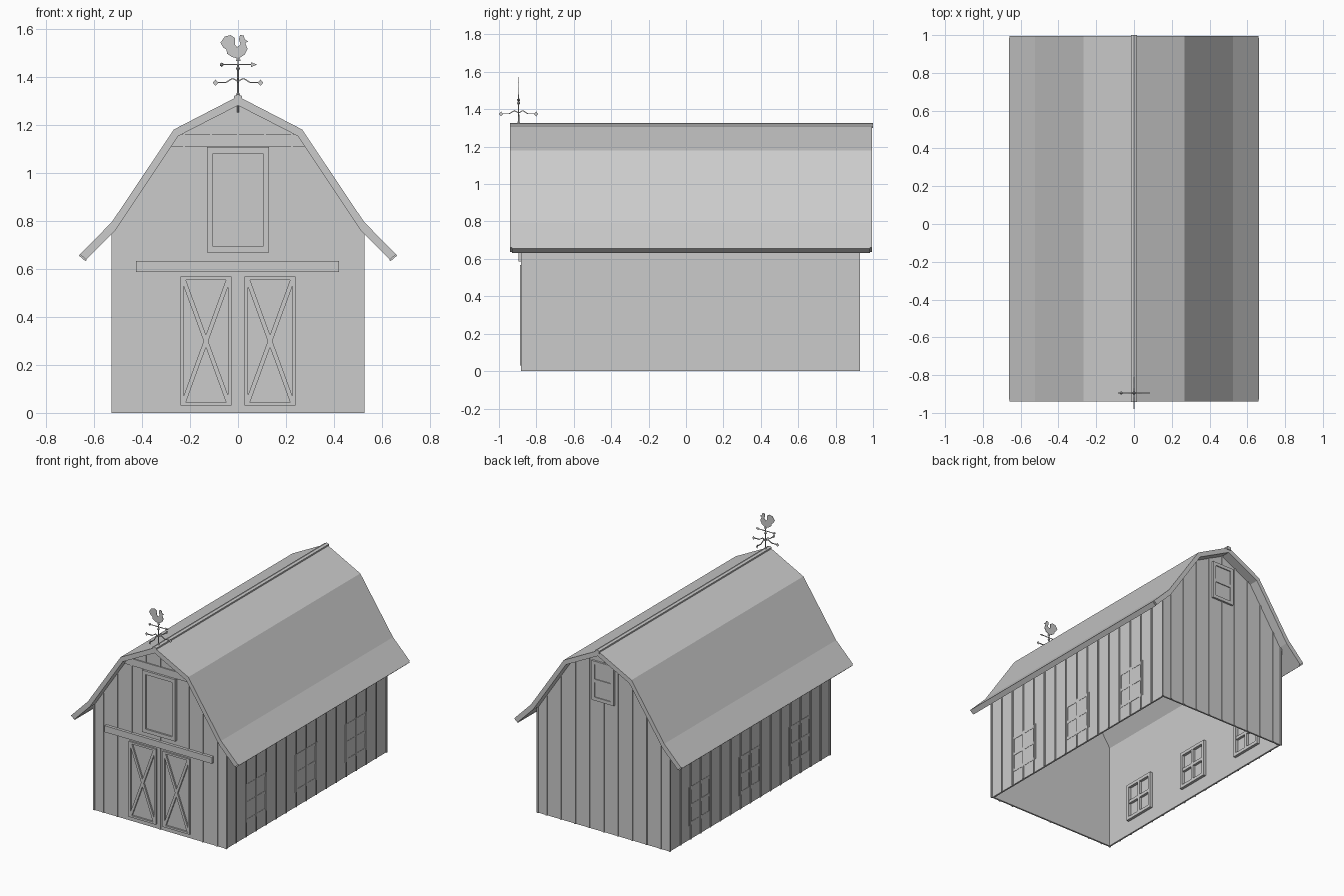
import bpy, bmesh
from math import pi, hypot
from mathutils import Vector, Matrix

cube = bpy.data.objects.get("Cube")
if cube:
    bpy.data.objects.remove(cube)

grey = bpy.data.materials.new("plain grey")
grey.use_nodes = True
GREY = (0.6, 0.6, 0.6, 1)
grey.diffuse_color = GREY
grey.node_tree.nodes["Principled BSDF"].inputs["Base Color"].default_value = GREY

WX, FRONT, BACK = 0.52, -0.875, 0.925
STEP = 0.1125
THICK = 0.012
ROOF = [(0.658, 0.66), (0.525, 0.795), (0.267, 1.18), (0, 1.318)]
ROOF_IN = [(0.632, 0.638), (0.511, 0.76), (0.25, 1.152), (0, 1.28)]


def finish(name, bm):
    bmesh.ops.recalc_face_normals(bm, faces=bm.faces)
    me = bpy.data.meshes.new(name)
    bm.to_mesh(me)
    bm.free()
    me.materials.append(grey)
    ob = bpy.data.objects.new(name, me)
    bpy.context.collection.objects.link(ob)
    return ob


def add_box(bm, x, y, z):
    mid = [(a + b) / 2 for a, b in (x, y, z)]
    size = [abs(b - a) for a, b in (x, y, z)]
    m = Matrix.Translation(mid) @ Matrix.Diagonal((*size, 1))
    bmesh.ops.create_cube(bm, size=1, matrix=m)


def add_prism(bm, pts, y0, y1):
    """Extrude an outline in x, z from y0 to y1."""
    face = bm.faces.new([bm.verts.new((x, y0, z)) for x, z in pts])
    out = bmesh.ops.extrude_face_region(bm, geom=[face])
    new = [g for g in out["geom"] if isinstance(g, bmesh.types.BMVert)]
    bmesh.ops.translate(bm, verts=new, vec=(0, y1 - y0, 0))


def add_bar(bm, a, b, width, y0, y1):
    """Straight bar between two points in x, z."""
    dx, dz = b[0] - a[0], b[1] - a[1]
    s = width / 2 / hypot(dx, dz)
    nx, nz = -dz * s, dx * s
    add_prism(bm, [(a[0] + nx, a[1] + nz), (a[0] - nx, a[1] - nz),
                   (b[0] - nx, b[1] - nz), (b[0] + nx, b[1] + nz)], y0, y1)


def add_frame(bm, x, z, w, y0, y1):
    for xs in ((x[0], x[0] + w), (x[1] - w, x[1])):
        add_box(bm, xs, (y0, y1), z)
    for zs in ((z[0], z[0] + w), (z[1] - w, z[1])):
        add_box(bm, (x[0] + w, x[1] - w), (y0, y1), zs)


def mirrored(pts):
    return pts + [(-x, z) for x, z in reversed(pts) if x]


def wall_top(x):
    x = abs(x)
    for (xa, za), (xb, zb) in zip(ROOF_IN, ROOF_IN[1:]):
        if xb <= x <= xa:
            return za + (zb - za) * (x - xa) / (xb - xa)


# Roof slab, ridge cap and eave boards
bm = bmesh.new()
add_prism(bm, mirrored(ROOF) + mirrored(ROOF_IN)[::-1], -0.94, 0.995)
finish("gambrel_roof", bm)

bm = bmesh.new()
add_prism(bm, [(-0.016, 1.3), (-0.016, 1.32), (0, 1.326), (0.016, 1.32), (0.016, 1.3)], -0.942, 1.0)
finish("ridge_cap", bm)

bm = bmesh.new()
for s in (-1, 1):
    add_bar(bm, (s * 0.632, 0.634), (s * 0.66, 0.658), 0.008, -0.93, 0.985)
finish("eave_boards", bm)

# Walls, open underneath
gable = mirrored([(WX, 0), (WX, 0.77), (0.258, 1.165), (0, 1.295)])
for name, y0, y1 in (("front_wall", FRONT, FRONT + THICK), ("back_wall", BACK - THICK, BACK)):
    bm = bmesh.new()
    add_prism(bm, gable, y0, y1)
    finish(name, bm)
for name, s in (("left_wall", 1), ("right_wall", -1)):
    bm = bmesh.new()
    add_box(bm, (s * (WX - THICK), s * WX), (FRONT + THICK, BACK - THICK), (0, 0.76))
    finish(name, bm)

# Battens on every wall
HALF, OUT = 0.005, 0.006
bm = bmesh.new()
for s in (-1, 1):
    for k in range(1, 16):
        y = -0.88 + k * STEP
        add_box(bm, (s * WX, s * (WX + OUT)), (y - HALF, y + HALF), (0, 0.755))
finish("side_battens", bm)

bm = bmesh.new()
for k in range(-4, 5):
    x = k * STEP
    add_box(bm, (x - HALF, x + HALF), (BACK, BACK + OUT), (0, wall_top(x)))
finish("back_battens", bm)

bm = bmesh.new()
for k in range(-4, 5):
    x, top = k * STEP, wall_top(k * STEP)
    if abs(k) > 2:
        spans = [(0, top)]
    elif abs(k) == 2:
        spans = [(0.63, top)]
    elif k == 0:
        spans = [(0, 0.67), (1.16, top)]
    else:
        spans = [(1.16, top)]
    for span in spans:
        add_box(bm, (x - HALF, x + HALF), (FRONT - OUT, FRONT), span)
finish("front_battens", bm)

bm = bmesh.new()
for x in (-WX, WX):
    for y in (FRONT, BACK):
        add_box(bm, (x - 0.006, x + 0.006), (y - 0.006, y + 0.006), (0, 0.755))
finish("corner_boards", bm)

# Front trim: gable board, door rail, loft door
bm = bmesh.new()
add_prism(bm, [(-0.28, 1.11), (-0.245, 1.16), (0.245, 1.16), (0.28, 1.11)], FRONT - 0.008, FRONT)
finish("gable_board", bm)

bm = bmesh.new()
add_box(bm, (-0.425, 0.42), (FRONT - 0.02, FRONT), (0.587, 0.633))
finish("door_rail", bm)

bm = bmesh.new()
add_frame(bm, (-0.13, 0.13), (0.667, 1.107), 0.026, FRONT - 0.018, FRONT)
add_box(bm, (-0.104, 0.104), (FRONT - 0.006, FRONT), (0.69, 1.085))
finish("loft_door", bm)

# Cross-braced double doors
for name, s in (("left_door", 1), ("right_door", -1)):
    bm = bmesh.new()
    xs = sorted((s * 0.027, s * 0.24))
    add_frame(bm, xs, (0.03, 0.568), 0.014, FRONT - 0.012, FRONT)
    lo, hi = xs[0] + 0.012, xs[1] - 0.012
    add_bar(bm, (lo, 0.04), (hi, 0.558), 0.018, FRONT - 0.011, FRONT)
    add_bar(bm, (lo, 0.558), (hi, 0.04), 0.018, FRONT - 0.011, FRONT)
    finish(name, bm)

# Side windows: frames run through the wall
for side, s in (("left", 1), ("right", -1)):
    for i in range(3):
        bm = bmesh.new()
        add_frame(bm, (-0.124, 0.124), (0.1, 0.373), 0.023, -0.012, 0.022)
        add_box(bm, (-0.011, 0.011), (-0.012, 0.021), (0.12, 0.355))
        add_box(bm, (-0.105, 0.105), (-0.012, 0.02), (0.225, 0.248))
        ob = finish(f"{side}_window_{i + 1}", bm)
        ob.rotation_euler.z = s * pi / 2
        ob.location = (s * (WX - 0.01), -0.537 + 0.5625 * i, 0)

# Back loft window
bm = bmesh.new()
add_frame(bm, (-0.088, 0.088), (0.925, 1.205), 0.024, BACK - 0.022, BACK + 0.014)
add_box(bm, (-0.066, 0.066), (BACK, BACK + 0.013), (1.054, 1.077))
for z in (0.948, 1.076):
    add_box(bm, (-0.066, 0.066), (BACK, BACK + 0.007), (z, z + 0.107))
finish("back_window", bm)

# Weathervane: pole, direction arms, arrow and rooster
VY = -0.895
bm = bmesh.new()
for r1, r2, z0, z1 in ((0.004, 0.003, 1.25, 1.48), (0.009, 0.004, 1.32, 1.335),
                       (0.002, 0.009, 1.422, 1.434), (0.009, 0.002, 1.434, 1.446)):
    bmesh.ops.create_cone(bm, cap_ends=True, segments=8, radius1=r1, radius2=r2, depth=z1 - z0,
                          matrix=Matrix.Translation((0, VY, (z0 + z1) / 2)))
finish("vane_pole", bm)

ARM = [(0, 1.38), (0.022, 1.393), (0.05, 1.376), (0.085, 1.376)]
for i, name in enumerate(("east", "back", "west", "front")):
    bm = bmesh.new()
    for a, b in zip(ARM, ARM[1:]):
        add_bar(bm, a, b, 0.005, -0.0025, 0.0025)
    add_prism(bm, [(0.082, 1.375), (0.094, 1.388), (0.105, 1.375), (0.094, 1.362)], -0.001, 0.001)
    ob = finish(f"vane_arm_{name}", bm)
    ob.rotation_euler.z = i * pi / 2
    ob.location.y = VY

bm = bmesh.new()
add_bar(bm, (-0.07, 1.45), (0.062, 1.45), 0.004, VY - 0.002, VY + 0.002)
add_prism(bm, [(0.055, 1.44), (0.08, 1.45), (0.055, 1.46)], VY - 0.001, VY + 0.001)
bmesh.ops.create_icosphere(bm, subdivisions=1, radius=0.009, matrix=Matrix.Translation((-0.068, VY, 1.45)))
finish("vane_arrow", bm)

ROOSTER = [(-0.008, 1.465), (0.012, 1.465), (0.006, 1.478), (0.028, 1.492), (0.04, 1.515),
           (0.03, 1.54), (0.042, 1.547), (0.028, 1.555), (0.024, 1.572), (0.008, 1.573),
           (0.004, 1.555), (0.01, 1.535), (-0.004, 1.522), (-0.013, 1.535), (-0.012, 1.56),
           (-0.03, 1.573), (-0.055, 1.567), (-0.073, 1.542), (-0.062, 1.522), (-0.048, 1.512),
           (-0.045, 1.495), (-0.025, 1.482), (-0.006, 1.477)]
bm = bmesh.new()
add_prism(bm, ROOSTER, VY - 0.0015, VY + 0.0015)
finish("vane_rooster", bm)
